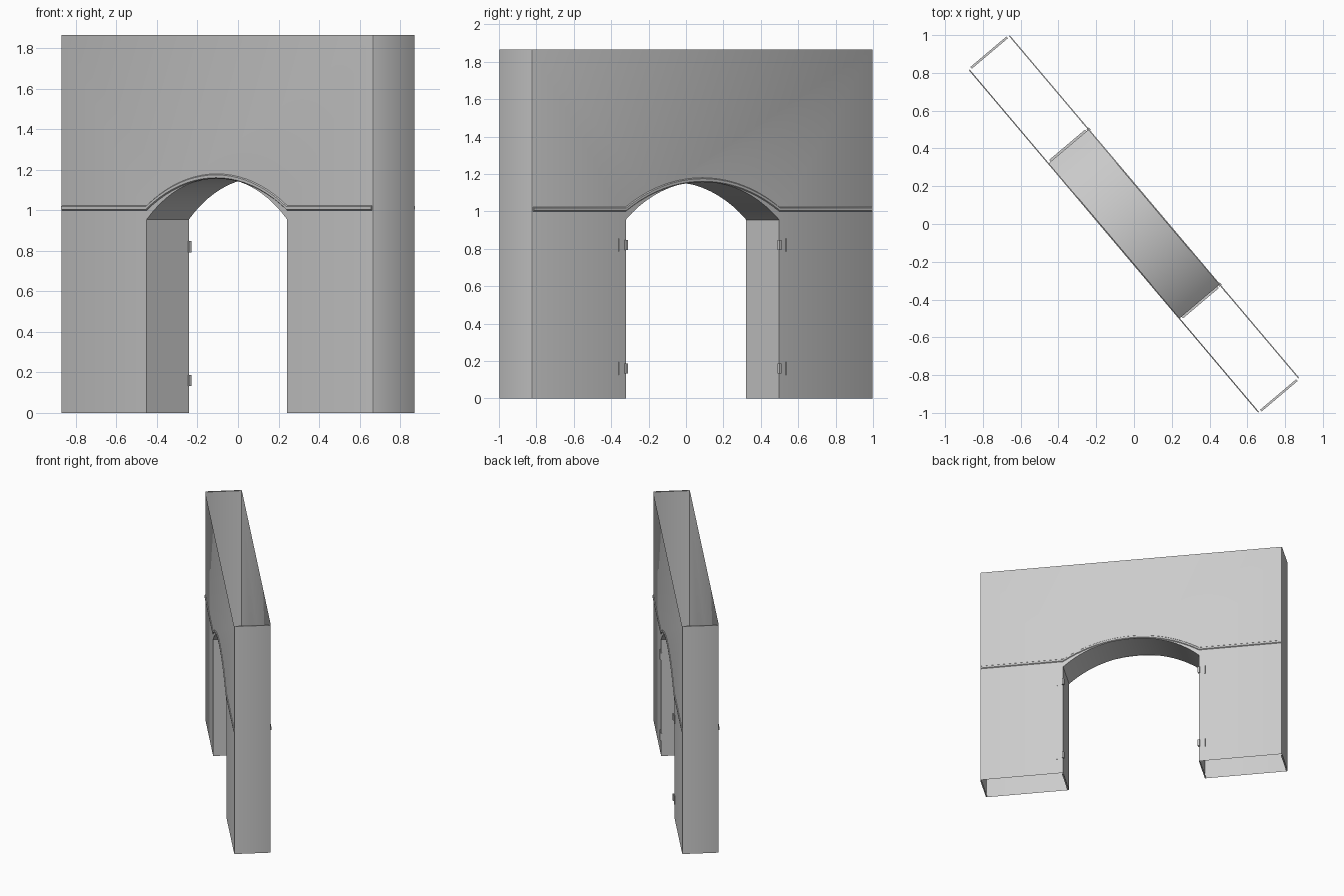
import bpy, bmesh, math

cube = bpy.data.objects.get("Cube")
if cube:
    bpy.data.objects.remove(cube, do_unlink=True)

TURN = math.radians(-49.8)
L, T, H = 1.194, 0.1365, 1.865      # half length, half thickness, height
A, SPRING, APEX = 0.537, 0.955, 1.16  # arch half width and heights
LIP = 0.012

plaster = bpy.data.materials.new("grey_plaster")
plaster.use_nodes = True
grey = (0.6, 0.6, 0.6, 1)
plaster.diffuse_color = grey
plaster.node_tree.nodes["Principled BSDF"].inputs["Base Color"].default_value = grey


def finish(name, bm):
    mesh = bpy.data.meshes.new(name)
    bm.to_mesh(mesh)
    bm.free()
    mesh.materials.append(plaster)
    ob = bpy.data.objects.new(name, mesh)
    bpy.context.collection.objects.link(ob)
    ob.rotation_euler.z = TURN
    bpy.ops.object.select_all(action='DESELECT')
    ob.select_set(True)
    bpy.context.view_layer.objects.active = ob
    bpy.ops.object.shade_smooth_by_angle(angle=math.radians(35))
    return ob


def arc(half, low, high, steps=20):
    """Circular segment from left to right as (x, z) points."""
    rise = high - low
    r = (half * half + rise * rise) / (2 * rise)
    sweep = math.asin(half / r)
    angles = [sweep * (2 * i / steps - 1) for i in range(steps + 1)]
    return [(r * math.sin(t), high - r + r * math.cos(t)) for t in angles]


# Hollow wall shell with an arched opening, open at the top and bottom
bm = bmesh.new()
outline = [(-L, 0), (-A, 0)] + arc(A, SPRING, APEX) + [(A, 0), (L, 0), (L, H), (-L, H)]
front = [bm.verts.new((x, -T, z)) for x, z in outline]
back = [bm.verts.new((x, T, z)) for x, z in outline]
bm.faces.new(front)
bm.faces.new(back[::-1])
n = len(outline)
for i in range(n):
    j = (i + 1) % n
    if outline[i][1] == outline[j][1] and outline[i][1] in (0, H):
        continue
    bm.faces.new((front[j], front[i], back[i], back[j]))
bmesh.ops.recalc_face_normals(bm, faces=bm.faces[:])
corners = [e for e in bm.edges if all(abs(abs(v.co.x) - L) < 1e-4 for v in e.verts)
           and abs(e.verts[0].co.z - e.verts[1].co.z) > 1]
bmesh.ops.bevel(bm, geom=corners, offset=0.01, segments=2, affect='EDGES', profile=0.5)
finish("arched_wall", bm)

# Narrow turned-in rims on the ends and jambs
bm = bmesh.new()
for s in (-1, 1):
    for x, inward, z in ((L, -LIP, 0), (L, -LIP, H), (A, LIP, 0)):
        bm.faces.new([bm.verts.new((s * px, py, z)) for px, py in
                      ((x, LIP - T), (x + inward, LIP - T), (x + inward, T - LIP), (x, T - LIP))])
finish("rims", bm)

# Moulding that runs level and rises over the arch, on both faces
path = [(-L + 0.008, 1.012)] + arc(A, 1.012, 1.168) + [(L - 0.008, 1.012)]
profile = [(-0.012, 0), (-0.007, 0.006), (0.007, 0.006), (0.012, 0)]
for side, name in ((-1, "front_moulding"), (1, "back_moulding")):
    bm = bmesh.new()
    rings = [[bm.verts.new((x, side * (T + d), z + dz)) for dz, d in profile] for x, z in path]
    for a, b in zip(rings, rings[1:]):
        for k in range(len(profile) - 1):
            bm.faces.new((a[k], b[k], b[k + 1], a[k + 1]))
    for ring in (rings[0], rings[-1]):
        bm.faces.new(ring)
    bmesh.ops.recalc_face_normals(bm, faces=bm.faces[:])
    finish(name, bm)


def box(bm, centre, size):
    made = bmesh.ops.create_cube(bm, size=1)["verts"]
    bmesh.ops.scale(bm, vec=size, verts=made)
    bmesh.ops.translate(bm, vec=centre, verts=made)


# Hinge knuckles and pins on the back of both jambs
for s, name in ((-1, "right_hinges"), (1, "left_hinges")):
    bm = bmesh.new()
    for z in (0.16, 0.82):
        box(bm, (s * A, T + 0.003, z), (0.016, 0.016, 0.055))
        box(bm, (s * (A + 0.048), T + 0.002, z), (0.006, 0.008, 0.07))
    finish(name, bm)
